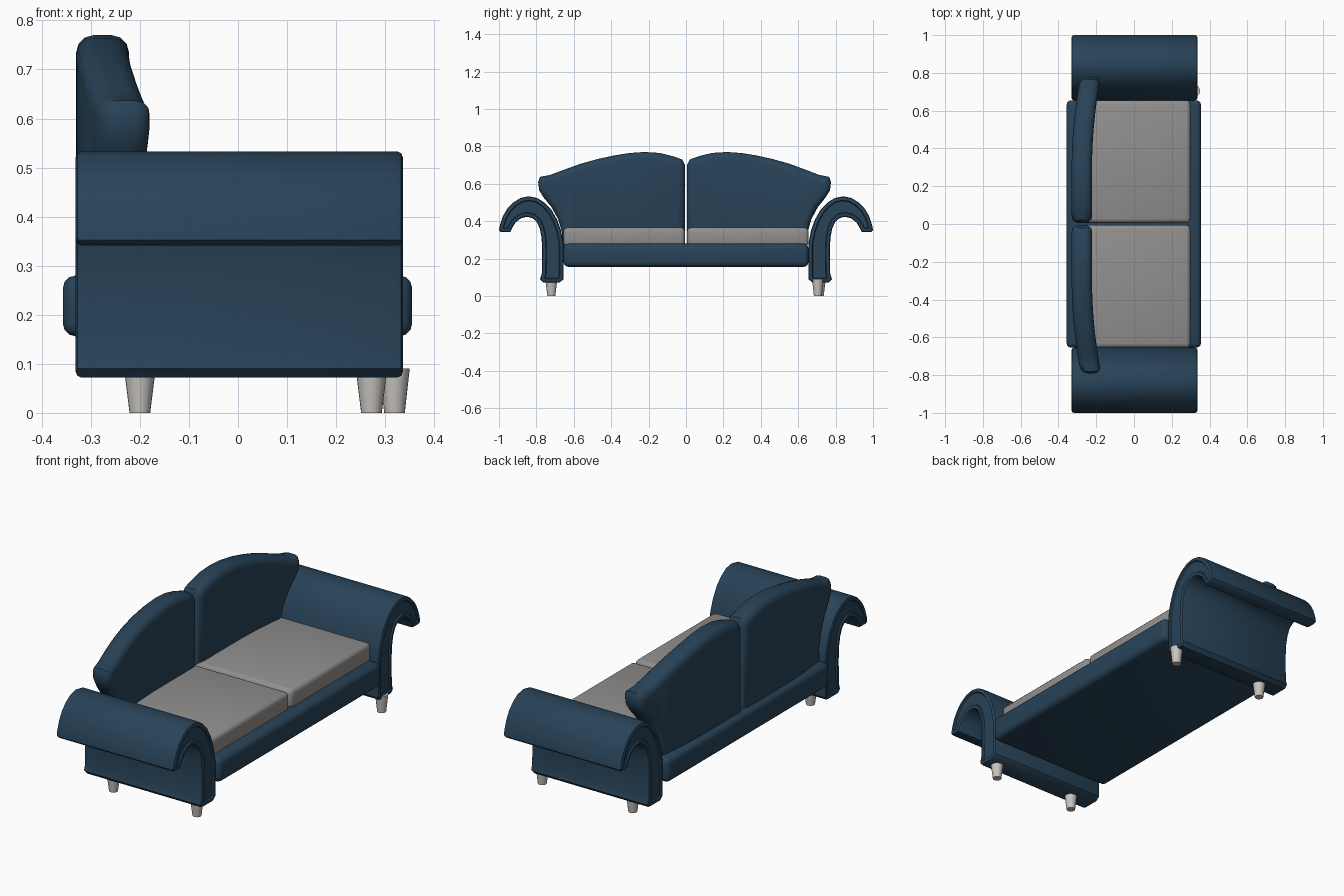
import bpy, bmesh, math
from mathutils import Vector

if "Cube" in bpy.data.objects:
    bpy.data.objects.remove(bpy.data.objects["Cube"])


def material(name, rgb):
    m = bpy.data.materials.new(name)
    m.diffuse_color = (*rgb, 1)
    m.use_nodes = True
    m.node_tree.nodes["Principled BSDF"].inputs["Base Color"].default_value = m.diffuse_color
    return m


BLUE = material("navy fabric", (0.021, 0.056, 0.098))
GREY = material("grey cushion", (0.29, 0.28, 0.27))
PALE = material("pale leg", (0.58, 0.55, 0.52))


def finish(bm, name, mat, angle=40):
    bmesh.ops.recalc_face_normals(bm, faces=bm.faces[:])
    me = bpy.data.meshes.new(name)
    bm.to_mesh(me)
    bm.free()
    me.materials.append(mat)
    me.shade_smooth()
    me.set_sharp_from_angle(angle=math.radians(angle))
    ob = bpy.data.objects.new(name, me)
    bpy.context.collection.objects.link(ob)
    return ob


def rounded_box(name, mat, lo, hi, r, seg=3):
    bm = bmesh.new()
    bmesh.ops.create_cube(bm, size=1)
    lo, hi = Vector(lo), Vector(hi)
    for v in bm.verts:
        v.co = (lo + hi) / 2 + v.co * (hi - lo)
    bmesh.ops.bevel(bm, geom=bm.edges[:], offset=r, segments=seg,
                    profile=0.5, affect='EDGES')
    return finish(bm, name, mat)


def slab(profile, x0, x1, r, seg):
    """Extrude a y-z outline along x and round the rims of both caps."""
    bm = bmesh.new()
    cap = bm.faces.new([bm.verts.new((x0, y, z)) for y, z in profile])
    ext = bmesh.ops.extrude_face_region(bm, geom=[cap])
    bmesh.ops.translate(bm, vec=(x1 - x0, 0, 0),
                        verts=[g for g in ext['geom'] if isinstance(g, bmesh.types.BMVert)])
    bmesh.ops.recalc_face_normals(bm, faces=bm.faces[:])
    rims = {e for f in bm.faces if len(f.verts) > 4 for e in f.edges}
    bmesh.ops.bevel(bm, geom=list(rims), offset=r, segments=seg,
                    profile=0.5, affect='EDGES')
    return bm


# outline of a scrolled arm (y, z)
ARM = [(0.655, 0.09), (0.655, 0.28), (0.668, 0.35), (0.69, 0.41), (0.72, 0.462),
       (0.755, 0.498), (0.795, 0.524), (0.84, 0.533), (0.885, 0.524), (0.925, 0.499),
       (0.957, 0.465), (0.98, 0.425), (0.995, 0.38), (1.0, 0.352), (0.988, 0.341),
       (0.94, 0.341), (0.927, 0.368), (0.91, 0.395), (0.882, 0.416), (0.85, 0.424),
       (0.82, 0.416), (0.797, 0.395), (0.782, 0.36), (0.772, 0.31), (0.769, 0.24),
       (0.771, 0.12), (0.78, 0.09), (0.762, 0.072), (0.675, 0.072)]

# outline of one half of the arched back (y, z)
BACK = [(0.005, 0.25), (0.005, 0.70), (0.02, 0.73), (0.07, 0.748), (0.14, 0.765),
        (0.22, 0.77), (0.30, 0.764), (0.38, 0.751), (0.46, 0.733), (0.55, 0.708),
        (0.64, 0.675), (0.71, 0.648), (0.765, 0.637), (0.775, 0.61), (0.77, 0.565),
        (0.745, 0.525), (0.705, 0.475), (0.67, 0.41), (0.65, 0.34), (0.645, 0.25)]

# base rail under the seat
rounded_box("base", BLUE, (-0.357, -0.655, 0.156), (0.355, 0.655, 0.28), 0.026)

for s, side in ((1, "right"), (-1, "left")):
    # scrolled arm with a piped groove on each end
    bm = slab([(y * s, z) for y, z in ARM], -0.331, 0.336, 0.012, 2)
    caps = [f for f in bm.faces if len(f.verts) > 20]
    bmesh.ops.inset_individual(bm, faces=caps, thickness=0.008)
    bmesh.ops.inset_individual(bm, faces=caps, thickness=0.004, depth=-0.007)
    finish(bm, side + "_arm", BLUE)

    # back cushion, its outer end curving forward
    k = s if s > 0 else -1.02
    bm = slab([(y * k, z) for y, z in BACK], -0.33, -0.222, 0.036, 3)
    for i in range(10):
        bmesh.ops.bisect_plane(bm, geom=bm.verts[:] + bm.edges[:] + bm.faces[:],
                               plane_co=(0, s * (0.33 + 0.045 * i), 0), plane_no=(0, 1, 0))
    for v in bm.verts:
        v.co.x += 0.045 * (max(0, abs(v.co.y) - 0.3) / 0.47) ** 2
    finish(bm, side + "_back_cushion", BLUE)

    # seat cushion
    a, b = sorted((0.006 * s, 0.655 * s))
    rounded_box(side + "_seat_cushion", GREY, (-0.27, a, 0.265), (0.298, b, 0.366), 0.022)

# tapered legs: x, y, top height
for name, x, y, top in (("left_front_leg", 0.272, -0.72, 0.08),
                        ("right_front_leg", 0.319, 0.705, 0.09),
                        ("left_rear_leg", -0.2, -0.72, 0.08),
                        ("right_rear_leg", -0.2, 0.715, 0.08)):
    bm = bmesh.new()
    bmesh.ops.create_cone(bm, cap_ends=True, segments=20, radius1=0.021,
                          radius2=0.031, depth=top)
    bmesh.ops.translate(bm, vec=(x, y, top / 2), verts=bm.verts[:])
    finish(bm, name, PALE)
